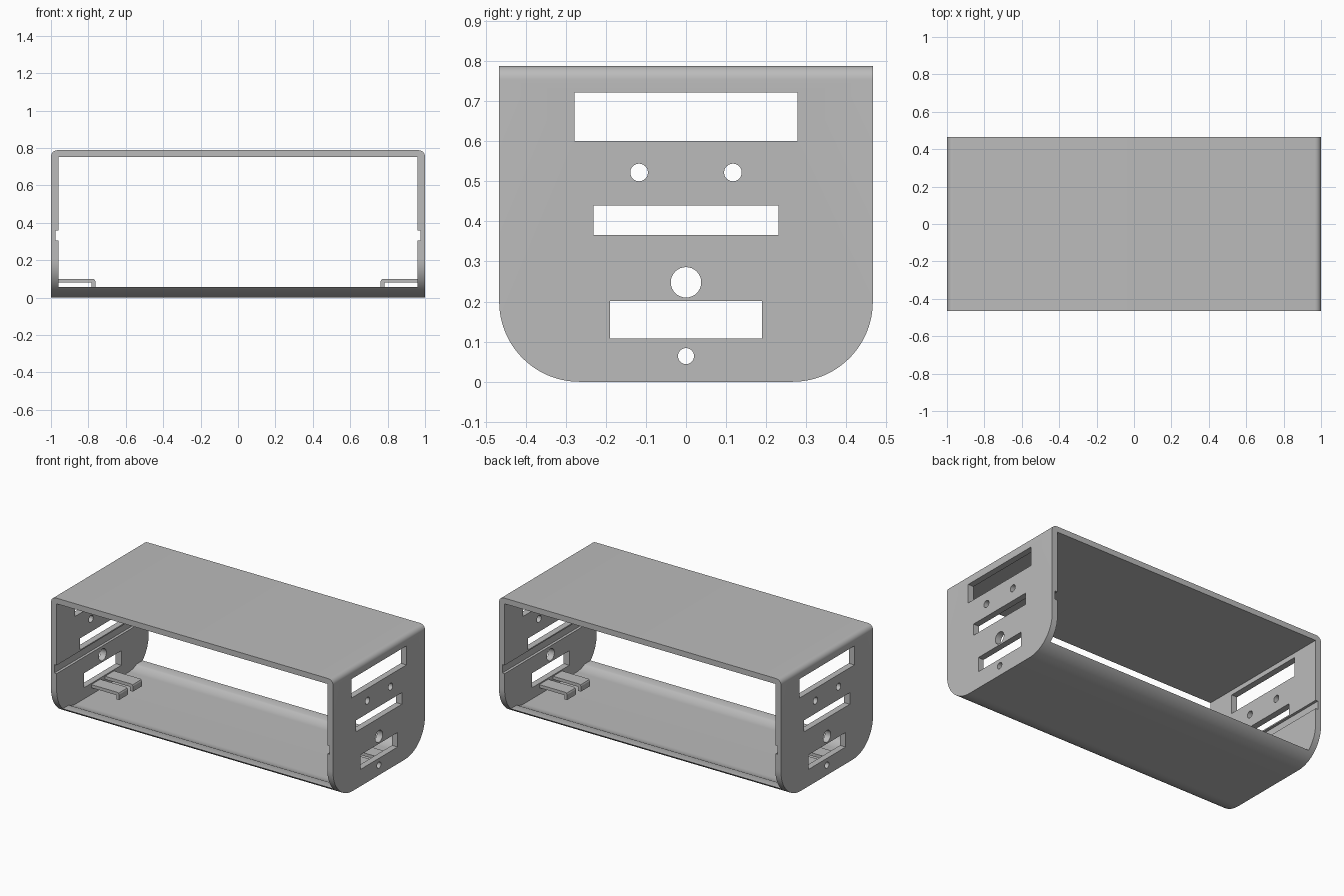
import bpy, bmesh
from math import sin, cos, acos, pi, radians
from mathutils import Vector

if "Cube" in bpy.data.objects:
    bpy.data.objects.remove(bpy.data.objects["Cube"], do_unlink=True)

# Overall sizes
DEPTH, TOP, CORNER = 0.466, 0.788, 0.2
WALL, INNER_X = 0.036, 0.96
LIP = 0.056

grey = bpy.data.materials.new("plain grey")
grey.use_nodes = True
colour = (0.5, 0.5, 0.5, 1)
grey.diffuse_color = colour
grey.node_tree.nodes["Principled BSDF"].inputs["Base Color"].default_value = colour


def add_prism(bm, pts, axis, lo, hi):
    """Extrude a 2D outline along x (points are y, z) or y (points are x, z)."""
    def at(p, d):
        return Vector((d, p[0], p[1])) if axis == "x" else Vector((p[0], d, p[1]))
    face = bm.faces.new([bm.verts.new(at(p, lo)) for p in pts])
    out = bmesh.ops.extrude_face_region(bm, geom=[face])
    moved = [g for g in out["geom"] if isinstance(g, bmesh.types.BMVert)]
    bmesh.ops.translate(bm, verts=moved, vec=at((0, 0), hi - lo))


def finish(bm, name):
    bmesh.ops.recalc_face_normals(bm, faces=bm.faces)
    mesh = bpy.data.meshes.new(name)
    bm.to_mesh(mesh)
    bm.free()
    mesh.materials.append(grey)
    ob = bpy.data.objects.new(name, mesh)
    bpy.context.collection.objects.link(ob)
    return ob


def activate(ob):
    bpy.ops.object.select_all(action="DESELECT")
    ob.select_set(True)
    bpy.context.view_layer.objects.active = ob


def cut(ob, cutter):
    activate(ob)
    mod = ob.modifiers.new("cut", "BOOLEAN")
    mod.operation, mod.solver, mod.object = "DIFFERENCE", "EXACT", cutter
    bpy.ops.object.modifier_apply(modifier=mod.name)
    bpy.data.objects.remove(cutter, do_unlink=True)


def rect(y, z0, z1):
    return [(-y, z0), (y, z0), (y, z1), (-y, z1)]


def circle(y, z, r, n=32):
    return [(y + r * cos(2 * pi * i / n), z + r * sin(2 * pi * i / n)) for i in range(n)]


def arc(r, sweep, n):
    """Lower rear corner, from the flat floor upwards."""
    return [(DEPTH - CORNER + r * sin(sweep * i / n), CORNER - r * cos(sweep * i / n))
            for i in range(n + 1)]


def mirrored(half):
    return half + [(-y, z) for y, z in reversed(half)]


# Outer block with rounded lower corners and softened top side edges
bm = bmesh.new()
add_prism(bm, mirrored(arc(CORNER, pi / 2, 24) + [(DEPTH, TOP)]), "x", -1, 1)
edges = [e for e in bm.edges
         if all(v.co.z > TOP - 0.001 for v in e.verts)
         and abs(e.verts[0].co.x - e.verts[1].co.x) < 0.001]
bmesh.ops.bevel(bm, geom=edges, offset=0.034, segments=8, profile=0.5, affect="EDGES")
case = finish(bm, "case_frame")

# Open middle: straight through, with a floor that curves up to low lips
bm = bmesh.new()
inner_r = CORNER - WALL
floor = arc(inner_r, acos((CORNER - LIP) / inner_r), 10)
add_prism(bm, mirrored(floor + [(0.7, LIP), (0.7, TOP - WALL)]), "x", -INNER_X, INNER_X)
cut(case, finish(bm, "opening_cutter"))

# Grooves along the inside of both end walls
bm = bmesh.new()
add_prism(bm, rect(0.7, 0.304, 0.358), "x", -0.977, 0.977)
cut(case, finish(bm, "groove_cutter"))

# Slots and round holes through both end walls
bm = bmesh.new()
slots = [(0.278, 0.6, 0.722), (0.231, 0.366, 0.44), (0.189, 0.108, 0.201)]
holes = [(-0.117, 0.522, 0.022), (0.117, 0.522, 0.022), (0, 0.248, 0.038), (0, 0.064, 0.02)]
for outline in [rect(*s) for s in slots] + [circle(*h) for h in holes]:
    add_prism(bm, outline, "x", -1.2, 1.2)
cut(case, finish(bm, "port_cutter"))
activate(case)
bpy.ops.object.shade_smooth_by_angle(angle=radians(30))

# Hooked clips on the end walls, a pair on each side
hook = [(INNER_X + 0.01, 0.08), (0.782, 0.08), (0.782, 0.054), (0.763, 0.054),
        (0.763, 0.088), (0.767, 0.096), (0.775, 0.1), (INNER_X + 0.01, 0.1)]
for side, side_name in ((1, "left"), (-1, "right")):
    for y0, y1, end in ((-0.115, -0.025, "front"), (0.025, 0.115, "back")):
        bm = bmesh.new()
        add_prism(bm, [(side * x, z) for x, z in hook], "y", y0, y1)
        finish(bm, f"{side_name}_{end}_clip")
